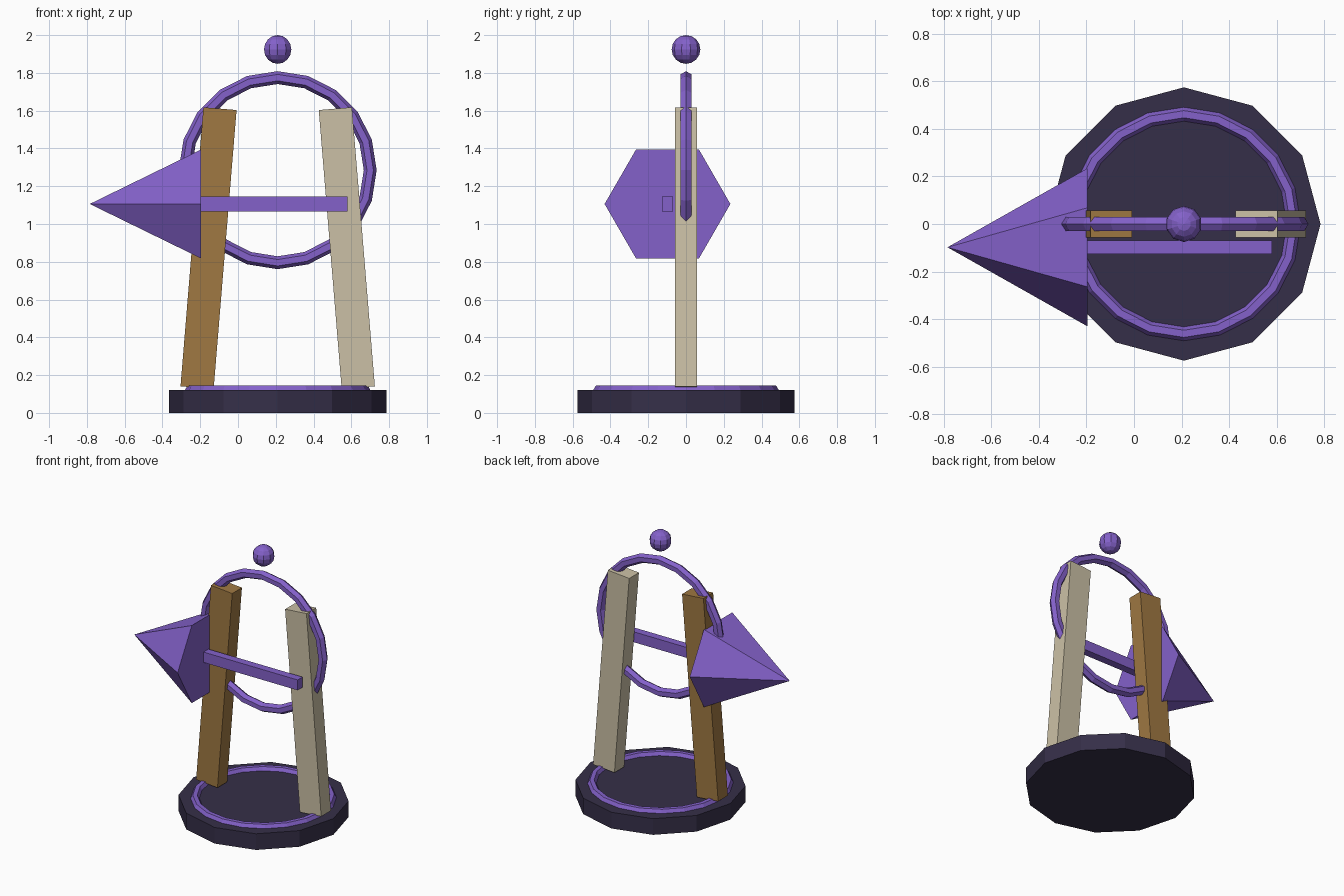
import bpy
from math import pi, radians

if "Cube" in bpy.data.objects:
    bpy.data.objects.remove(bpy.data.objects["Cube"])

CX = 0.21  # axis of the base, arch ring and ball


def material(name, rgb):
    m = bpy.data.materials.new(name)
    m.diffuse_color = (*rgb, 1)
    m.use_nodes = True
    m.node_tree.nodes["Principled BSDF"].inputs["Base Color"].default_value = m.diffuse_color
    return m


purple = material("purple", (0.23, 0.12, 0.59))
dark = material("dark", (0.036, 0.028, 0.065))
brown = material("brown", (0.35, 0.19, 0.055))
beige = material("beige", (0.60, 0.53, 0.38))


def finish(name, mat):
    ob = bpy.context.object
    ob.name = name
    ob.data.materials.append(mat)
    return ob


def box(name, mat, loc, size, rot=(0, 0, 0)):
    bpy.ops.mesh.primitive_cube_add(size=1, location=loc, rotation=rot)
    ob = finish(name, mat)
    ob.scale = size
    return ob


def ring(name, loc, major, minor, rot=(0, 0, 0)):
    bpy.ops.mesh.primitive_torus_add(
        location=loc, rotation=rot, major_segments=20, minor_segments=6,
        major_radius=major, minor_radius=minor)
    return finish(name, purple)


# twelve-sided base with inlaid ring
bpy.ops.mesh.primitive_cylinder_add(vertices=12, radius=0.575, depth=0.12,
                                    location=(CX, 0, 0.06))
finish("base", dark)
ring("base_ring", (CX, 0, 0.119), 0.462, 0.03)

# two posts leaning toward each other
for side, name, mat in ((-1, "left_post", brown), (1, "right_post", beige)):
    box(name, mat, (CX + side * 0.366, 0, 0.872), (0.176, 0.114, 1.482),
        (0, -side * radians(4.7), 0))

# upright ring and floating ball
ring("upright_ring", (CX, 0, 1.285), 0.49, 0.034, (pi / 2, 0, 0))
bpy.ops.mesh.primitive_uv_sphere_add(segments=10, ring_count=8, radius=0.076,
                                     location=(CX, 0, 1.924))
finish("ball", purple)

# arrow: shaft and six-sided head pointing to -x
box("arrow_shaft", purple, (0.19, -0.098, 1.106), (0.78, 0.058, 0.077))
bpy.ops.mesh.primitive_cone_add(vertices=6, radius1=0.333, radius2=0, depth=0.59,
                                location=(-0.49, -0.098, 1.106),
                                rotation=(0, -pi / 2, 0))
head = finish("arrow_head", purple)
